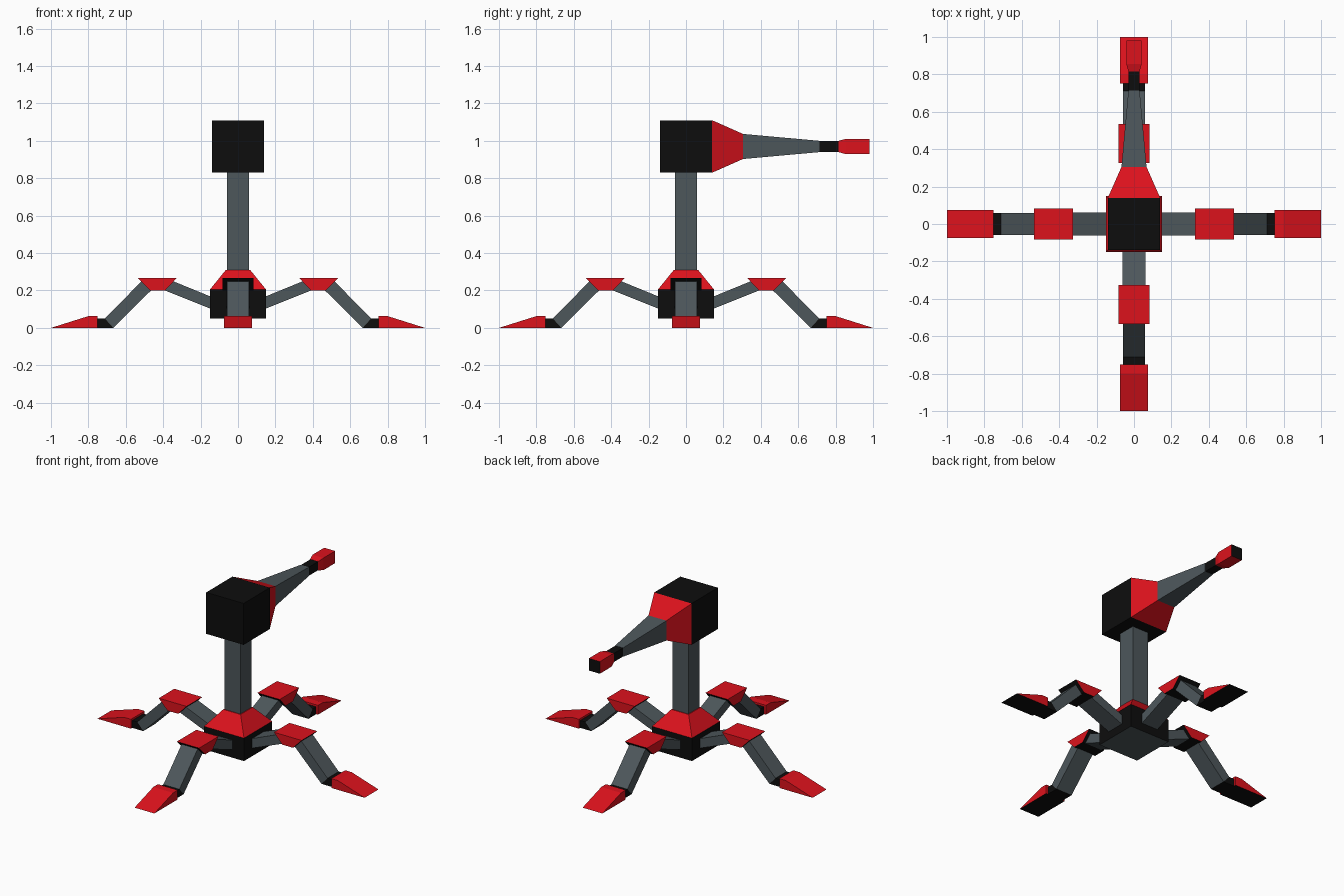
import bpy, bmesh
from math import pi
from mathutils import Matrix

if "Cube" in bpy.data.objects:
    bpy.data.objects.remove(bpy.data.objects["Cube"])


def material(name, rgb):
    m = bpy.data.materials.new(name)
    m.diffuse_color = (*rgb, 1)
    m.use_nodes = True
    m.node_tree.nodes["Principled BSDF"].inputs["Base Color"].default_value = m.diffuse_color
    return m


RED = material("red", (0.72, 0.006, 0.012))
BLACK = material("black", (0.004, 0.004, 0.004))
SLATE = material("slate", (0.075, 0.095, 0.105))


def finish(name, bm, mat, matrix=Matrix(), second=None, pick=None):
    """Turn a bmesh into an object; faces where pick(normal) holds get the second material."""
    bmesh.ops.recalc_face_normals(bm, faces=bm.faces)
    bm.normal_update()
    if pick:
        for f in bm.faces:
            f.material_index = int(pick(f.normal))
    bm.transform(matrix)
    me = bpy.data.meshes.new(name)
    bm.to_mesh(me)
    bm.free()
    me.materials.append(mat)
    if second:
        me.materials.append(second)
    ob = bpy.data.objects.new(name, me)
    bpy.context.collection.objects.link(ob)
    return ob


def loft(name, rings, mat, matrix=Matrix(), **kw):
    """Square sections (height, half width) stacked along z."""
    bm = bmesh.new()
    loops = [[bm.verts.new((sx * h, sy * h, z)) for sx, sy in
              ((-1, -1), (1, -1), (1, 1), (-1, 1))] for z, h in rings]
    for a, b in zip(loops, loops[1:]):
        for i in range(4):
            j = (i + 1) % 4
            bm.faces.new((a[i], a[j], b[j], b[i]))
    bm.faces.new(loops[0])
    bm.faces.new(loops[-1])
    return finish(name, bm, mat, matrix, **kw)


def prism(name, profile, half, mat, matrix, **kw):
    """An x-z profile extruded across y."""
    bm = bmesh.new()
    a, b = [[bm.verts.new((x, y, z)) for x, z in profile] for y in (-half, half)]
    bm.faces.new(a)
    bm.faces.new(b)
    for i in range(len(a)):
        j = (i + 1) % len(a)
        bm.faces.new((a[i], a[j], b[j], b[i]))
    return finish(name, bm, mat, matrix, **kw)


def down(n):
    return n.z < -0.3


# Body, collar, column and head
loft("body", [(0.05, 0.15), (0.205, 0.15)], BLACK, second=SLATE, pick=down)
loft("collar", [(0.205, 0.15), (0.31, 0.065)], RED)
loft("column", [(0.31, 0.06), (0.83, 0.06)], SLATE)
loft("head", [(0.83, 0.14), (1.11, 0.14)], BLACK)

# Barrel, pointing to +y
aim = Matrix.Translation((0, 0, 0.97)) @ Matrix.Rotation(-pi / 2, 4, 'X')
loft("barrel_base", [(0.14, 0.14), (0.305, 0.067)], RED, aim)
loft("barrel", [(0.305, 0.067), (0.715, 0.03)], SLATE, aim)
loft("barrel_neck", [(0.715, 0.029), (0.815, 0.029)], BLACK, aim)
loft("muzzle", [(0.815, 0.03), (0.855, 0.041), (0.98, 0.041)], RED, aim,
     second=BLACK, pick=lambda n: n.z > 0.9)

# Four identical legs
for i, side in enumerate(("right", "back", "left", "front")):
    turn = Matrix.Rotation(i * pi / 2, 4, 'Z')
    prism(f"{side}_upper_leg", [(0.14, 0.10), (0.39, 0.20), (0.36, 0.255), (0.14, 0.165)],
          0.062, SLATE, turn)
    prism(f"{side}_knee", [(0.39, 0.20), (0.47, 0.20), (0.535, 0.267), (0.327, 0.267)],
          0.083, RED, turn, second=BLACK, pick=down)
    prism(f"{side}_lower_leg", [(0.465, 0.20), (0.667, 0.0), (0.712, 0.05), (0.515, 0.25)],
          0.06, SLATE, turn)
    prism(f"{side}_ankle", [(0.667, 0.0), (0.75, 0.0), (0.75, 0.05), (0.712, 0.05)],
          0.06, BLACK, turn)
    prism(f"{side}_foot", [(0.75, 0.0), (1.0, 0.0), (0.80, 0.063), (0.75, 0.063)],
          0.074, RED, turn, second=BLACK, pick=down)
